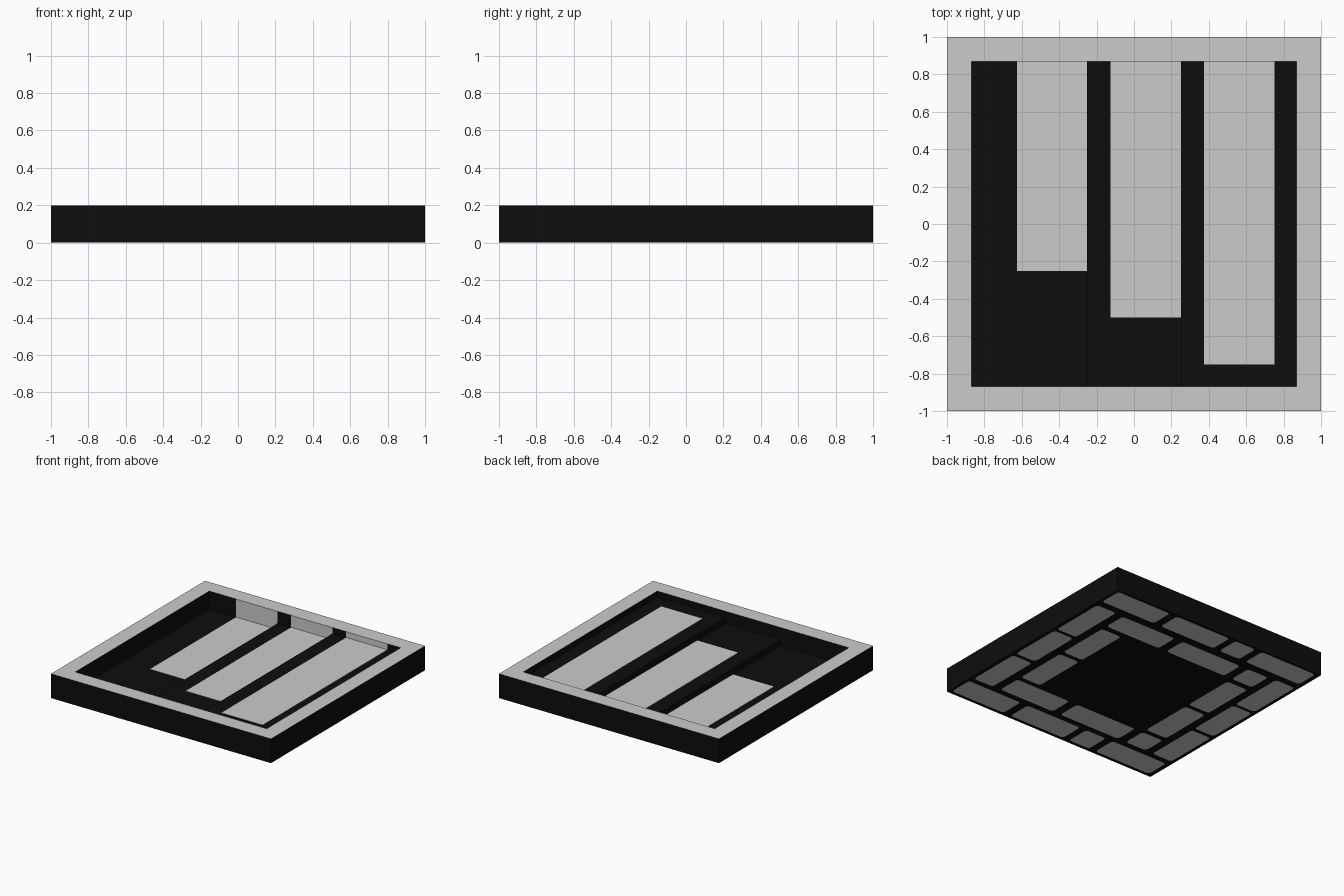
import bpy, bmesh, math

if "Cube" in bpy.data.objects:
    bpy.data.objects.remove(bpy.data.objects["Cube"])

def material(name, v):
    m = bpy.data.materials.new(name)
    m.diffuse_color = (v, v, v, 1)
    m.use_nodes = True
    m.node_tree.nodes["Principled BSDF"].inputs["Base Color"].default_value = m.diffuse_color
    return m

DARK = material("near black", 0.004)
LIGHT = material("light grey", 0.6)

H, R, BASE = 0.2, 0.87, 0.002   # height, half size of recess, underside plate thickness

def finish(name, bm, mats):
    bmesh.ops.recalc_face_normals(bm, faces=bm.faces)
    me = bpy.data.meshes.new(name)
    bm.to_mesh(me)
    bm.free()
    for m in mats:
        me.materials.append(m)
    ob = bpy.data.objects.new(name, me)
    bpy.context.collection.objects.link(ob)
    return ob

def add_box(bm, x0, x1, y0, y1, z0, z1):
    vs = bmesh.ops.create_cube(bm, size=1)["verts"]
    for v in vs:
        v.co.x = x0 if v.co.x < 0 else x1
        v.co.y = y0 if v.co.y < 0 else y1
        v.co.z = z0 if v.co.z < 0 else z1

def box(name, dims, mat):
    bm = bmesh.new()
    add_box(bm, *dims)
    return finish(name, bm, [mat])

# Tray: dark block, light rim, stepped recess with a dark underside
bm = bmesh.new()
add_box(bm, -1, 1, -1, 1, BASE, H)
top = max(bm.faces, key=lambda f: f.calc_center_median().z)
bmesh.ops.inset_region(bm, faces=[top], thickness=1 - R, use_even_offset=True)
for v in top.verts:
    v.co.x = math.copysign(R, v.co.x)
    v.co.y = math.copysign(R, v.co.y)
well = bmesh.ops.extrude_discrete_faces(bm, faces=[top])["faces"][0]
for v in well.verts:
    v.co.z = 0.05
for f in bm.faces:
    f.normal_update()
    f.material_index = 1 if all(v.co.z > H - 0.001 for v in f.verts) else 0
finish("tray", bm, [DARK, LIGHT])

# Raised floor steps, each higher than the one to its left
box("middle_step", (-0.25, 0.25, -R, R, 0.05, 0.10), DARK)
box("right_step", (0.25, R, -R, R, 0.05, 0.15), DARK)

# Light stripes on each step, continued up the rear wall
T = 0.002
for name, x0, front, z in (("left", -0.625, -0.25, 0.05),
                           ("middle", -0.125, -0.5, 0.10),
                           ("right", 0.375, -0.75, 0.15)):
    x1 = x0 + 0.375
    box(name + "_stripe", (x0, x1, front, R, z, z + T), LIGHT)
    box(name + "_wall_stripe", (x0, x1, R - T, R, z, H), LIGHT)

# Underside bricks: rounded plates, placed as fractions from the +x +y corner
def brick(bm, p0, p1, q0, q1, r=0.025):
    x0, x1, y0, y1 = 1 - 2 * p1, 1 - 2 * p0, 1 - 2 * q1, 1 - 2 * q0
    pts = []
    for i, (cx, cy) in enumerate(((x1 - r, y1 - r), (x0 + r, y1 - r),
                                  (x0 + r, y0 + r), (x1 - r, y0 + r))):
        for k in range(4):
            a = math.pi / 2 * (i + k / 3)
            pts.append((cx + r * math.cos(a), cy + r * math.sin(a), 0))
    f = bm.faces.new([bm.verts.new(p) for p in pts])
    e = bmesh.ops.extrude_face_region(bm, geom=[f], use_keep_orig=True)["geom"]
    for v in e:
        if isinstance(v, bmesh.types.BMVert):
            v.co.z = BASE

bm = bmesh.new()
outer_row = ((0.012, 0.265), (0.30, 0.558), (0.588, 0.685), (0.717, 0.98))
inner_row = ((0.144, 0.40), (0.438, 0.722), (0.76, 0.858))
for q0, q1 in ((0.01, 0.105), (0.885, 0.985)):
    for p0, p1 in outer_row:
        brick(bm, p0, p1, q0, q1)
for q0, q1 in ((0.142, 0.237), (0.76, 0.858)):
    for p0, p1 in inner_row:
        brick(bm, p0, p1, q0, q1)
for p0, p1 in ((0.015, 0.107), (0.893, 0.985)):
    for q0, q1 in ((0.137, 0.373), (0.388, 0.613), (0.63, 0.86)):
        brick(bm, p0, p1, q0, q1)
for p0, p1 in ((0.144, 0.237), (0.76, 0.858)):
    for q0, q1 in ((0.263, 0.49), (0.51, 0.738)):
        brick(bm, p0, p1, q0, q1)
finish("underside_bricks", bm, [LIGHT])

# Dark filler making the gaps between bricks level with the underside
box("underside_base", (-1, 1, -1, 1, 0.0005, BASE), DARK)
